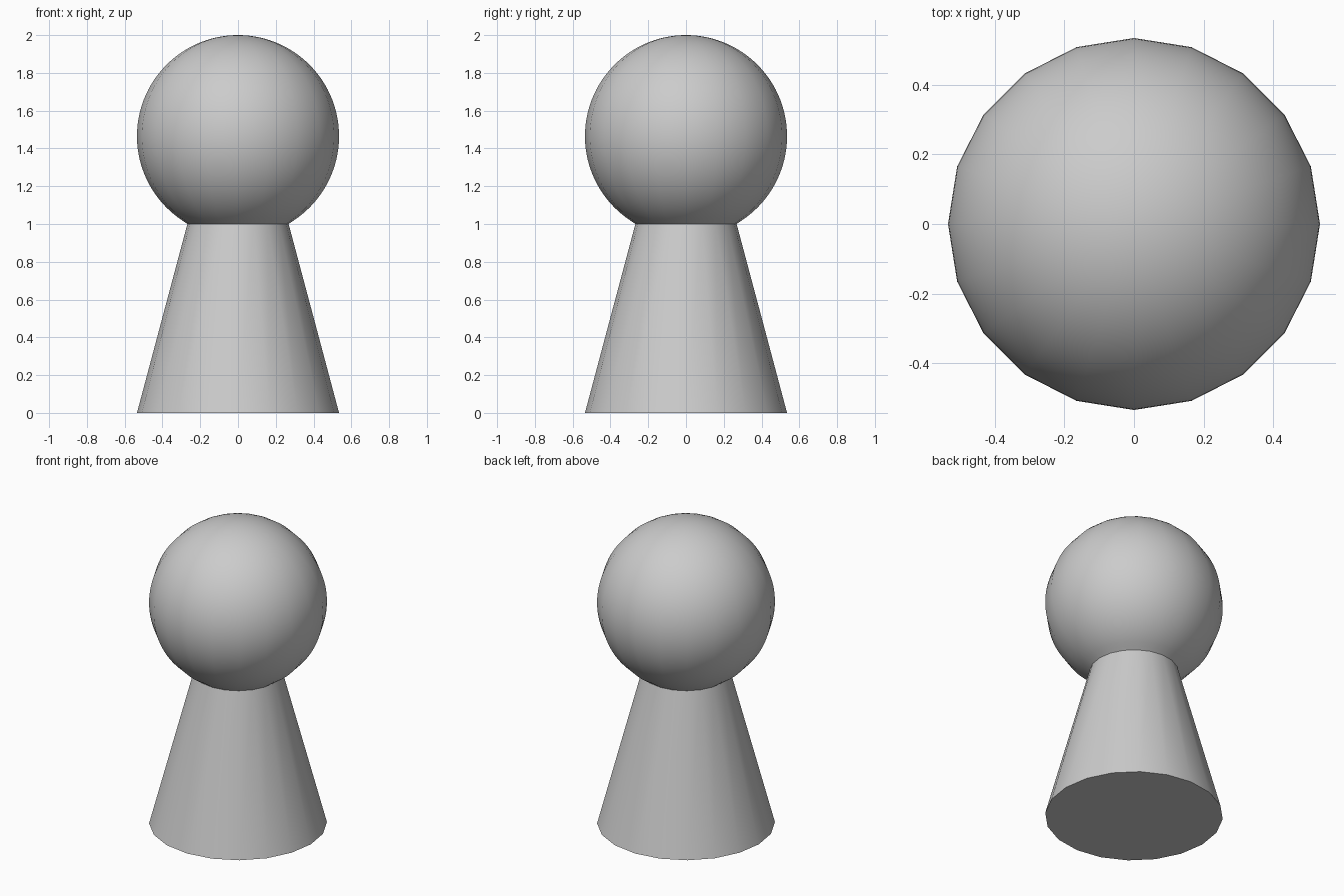
import bpy, bmesh
from math import sin, cos, pi, asin

if "Cube" in bpy.data.objects:
    bpy.data.objects.remove(bpy.data.objects["Cube"])

SIDES = 20
R = 0.535            # base and ball radius
NECK_R, NECK_Z = 0.268, 1.0
BALL_Z = 2.0 - R

# Half profile: base centre, base rim, neck, then the ball arc up to the pole
start = asin((NECK_Z - BALL_Z) / R)
STEPS = 48
profile = [(0, 0), (R, 0), (NECK_R, NECK_Z)]
for i in range(1, STEPS):
    a = start + (pi / 2 - start) * i / STEPS
    profile.append((R * cos(a), BALL_Z + R * sin(a)))
profile.append((0, 2.0))

# Revolve the profile around z
bm = bmesh.new()
verts = [bm.verts.new((r, 0, z)) for r, z in profile]
edges = [bm.edges.new(pair) for pair in zip(verts, verts[1:])]
bmesh.ops.spin(bm, geom=verts + edges, cent=(0, 0, 0), axis=(0, 0, 1),
               angle=2 * pi, steps=SIDES, use_merge=False)
bmesh.ops.remove_doubles(bm, verts=bm.verts, dist=0.0005)
bmesh.ops.recalc_face_normals(bm, faces=bm.faces)
mesh = bpy.data.meshes.new("pawn_piece")
bm.to_mesh(mesh)
bm.free()

pawn = bpy.data.objects.new("pawn_piece", mesh)
bpy.context.collection.objects.link(pawn)

# Smooth sides, crisp neck and base edges
bpy.context.view_layer.objects.active = pawn
pawn.select_set(True)
bpy.ops.object.shade_smooth_by_angle(angle=pi / 6)
